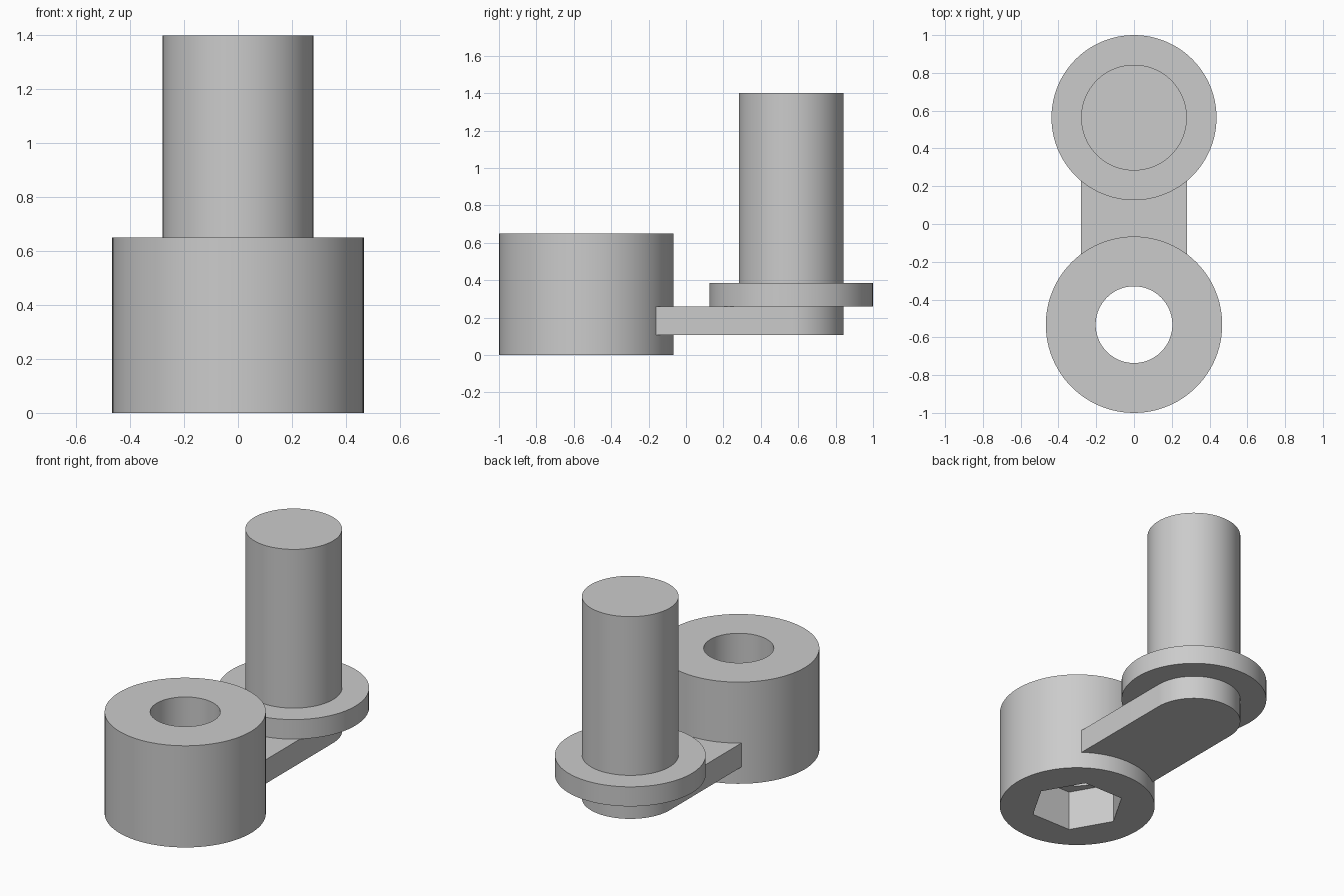
import bpy
import bmesh
from math import cos, sin, pi, radians

if "Cube" in bpy.data.objects:
    bpy.data.objects.remove(bpy.data.objects["Cube"], do_unlink=True)

SEGMENTS = 96
BOSS_Y, PIN_Y = -0.533, 0.563
PIN_R = 0.28

grey = bpy.data.materials.new("plain grey")
grey.use_nodes = True
colour = (0.6, 0.6, 0.6, 1)
grey.diffuse_color = colour
grey.node_tree.nodes["Principled BSDF"].inputs["Base Color"].default_value = colour


def finish(name, bm, y=0):
    """Turn a bmesh into a smooth-shaded object with sharp corners."""
    bmesh.ops.recalc_face_normals(bm, faces=bm.faces)
    mesh = bpy.data.meshes.new(name)
    bm.to_mesh(mesh)
    bm.free()
    mesh.materials.append(grey)
    obj = bpy.data.objects.new(name, mesh)
    obj.location.y = y
    bpy.context.collection.objects.link(obj)
    bpy.ops.object.select_all(action='DESELECT')
    obj.select_set(True)
    bpy.context.view_layer.objects.active = obj
    bpy.ops.object.shade_smooth_by_angle(angle=radians(30))
    return obj


def circle(radius):
    return lambda a: radius


def hexagon(radius):
    """Radius by angle of a hexagon with corners on the x axis."""
    return lambda a: radius * cos(pi / 6) / cos(a % (pi / 3) - pi / 6)


def loft(name, y, sections, closed=False):
    """Join (outline, height) rings; cap the ends or close the loop."""
    bm = bmesh.new()
    angles = [2 * pi * i / SEGMENTS for i in range(SEGMENTS)]
    rings = [[bm.verts.new((r(a) * cos(a), r(a) * sin(a), z)) for a in angles]
             for r, z in sections]
    pairs = list(zip(rings, rings[1:]))
    if closed:
        pairs.append((rings[-1], rings[0]))
    else:
        bm.faces.new(rings[0])
        bm.faces.new(rings[-1])
    for low, high in pairs:
        for i in range(SEGMENTS):
            j = (i + 1) % SEGMENTS
            bm.faces.new((low[i], low[j], high[j], high[i]))
    return finish(name, bm, y)


# Boss: round bore from above, hexagonal socket from below
outer, bore, socket = circle(0.467), circle(0.203), hexagon(0.284)
loft("socket_boss", BOSS_Y,
     [(outer, 0), (outer, 0.65), (bore, 0.65),
      (bore, 0.26), (socket, 0.26), (socket, 0)], closed=True)

# Collar and upright pin
loft("pin_collar", PIN_Y, [(circle(0.437), 0.26), (circle(0.437), 0.385)])
loft("upright_pin", PIN_Y, [(circle(PIN_R), 0.36), (circle(PIN_R), 1.4)])

# Link arm: rounded under the pin, square end buried in the boss
bm = bmesh.new()
half = SEGMENTS // 2
outline = [(PIN_R * cos(pi * i / half), PIN_Y + PIN_R * sin(pi * i / half))
           for i in range(half + 1)]
outline += [(-PIN_R, -0.2), (PIN_R, -0.2)]
base = bm.faces.new([bm.verts.new((x, y, 0.107)) for x, y in outline])
result = bmesh.ops.extrude_face_region(bm, geom=[base], use_keep_orig=True)
top = [v for v in result["geom"] if isinstance(v, bmesh.types.BMVert)]
bmesh.ops.translate(bm, verts=top, vec=(0, 0, 0.153))
finish("link_arm", bm)
